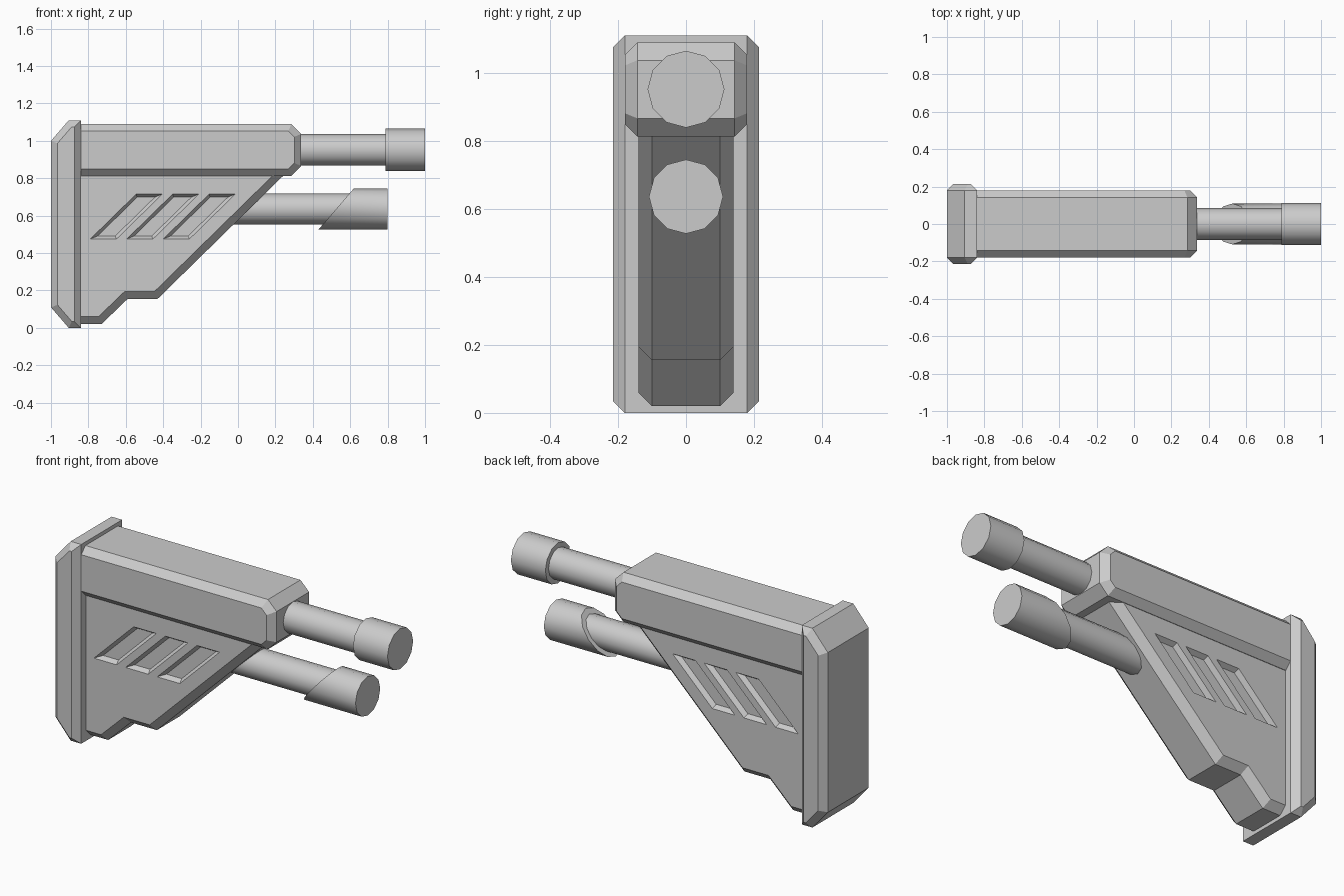
import bpy, bmesh, math
from mathutils import Vector

if "Cube" in bpy.data.objects:
    bpy.data.objects.remove(bpy.data.objects["Cube"])

grey = bpy.data.materials.new("grey")
grey.use_nodes = True
grey.diffuse_color = (0.6, 0.6, 0.6, 1)
grey.node_tree.nodes["Principled BSDF"].inputs["Base Color"].default_value = (0.6, 0.6, 0.6, 1)


def inset(points, d):
    """Move every side of a counter-clockwise outline inwards by d."""
    out = []
    pts = [Vector(p) for p in points]
    for i, p in enumerate(pts):
        a = (p - pts[i - 1]).normalized()
        b = (pts[(i + 1) % len(pts)] - p).normalized()
        na, nb = Vector((-a.y, a.x)), Vector((-b.y, b.x))
        out.append(p + (na + nb) * d / (1 + na.dot(nb)))
    return out


def loft(bm, sections):
    """Join (y, outline) sections of x-z points into a closed solid."""
    rings = [[bm.verts.new((p[0], y, p[1])) for p in pts] for y, pts in sections]
    for r, s in zip(rings, rings[1:]):
        for i in range(len(r)):
            bm.faces.new((r[i - 1], r[i], s[i], s[i - 1]))
    bm.faces.new(rings[0])
    bm.faces.new(rings[-1])


def finish(name, bm):
    bmesh.ops.recalc_face_normals(bm, faces=bm.faces)
    mesh = bpy.data.meshes.new(name)
    bm.to_mesh(mesh)
    bm.free()
    mesh.materials.append(grey)
    obj = bpy.data.objects.new(name, mesh)
    bpy.context.collection.objects.link(obj)
    return obj


def chamfered_slab(name, outline, half, c):
    bm = bmesh.new()
    small, flat = inset(outline, c), half - c
    loft(bm, [(-half, small), (-flat, outline), (flat, outline), (half, small)])
    return finish(name, bm)


def tube(name, x0, x1, z, r, slant=0):
    """Twelve-sided rod along x; slant leans its near end."""
    bm = bmesh.new()
    rings = []
    for x, lean in ((x0, slant), (x1, 0)):
        ring = []
        for i in range(12):
            a = math.tau * i / 12
            h = r * math.sin(a)
            ring.append(bm.verts.new((x + lean * h, r * math.cos(a), z + h)))
        rings.append(ring)
        bm.faces.new(ring)
    for i in range(12):
        bm.faces.new((rings[0][i - 1], rings[0][i], rings[1][i], rings[1][i - 1]))
    obj = finish(name, bm)
    bpy.ops.object.select_all(action="DESELECT")
    obj.select_set(True)
    bpy.context.view_layer.objects.active = obj
    bpy.ops.object.shade_smooth_by_angle(angle=math.radians(35))


# Butt plate and upper housing
chamfered_slab("butt_plate", [(-1, 0.11), (-0.905, 0), (-0.84, 0), (-0.84, 1.11),
                              (-0.905, 1.11), (-1, 1.0)], 0.215, 0.035)
chamfered_slab("upper_housing", [(-0.9, 0.813), (0.285, 0.813), (0.338, 0.866), (0.338, 1.037),
                                 (0.285, 1.09), (-0.9, 1.09)], 0.18, 0.037)

# Triangular lower stock
stock = chamfered_slab("lower_stock", [(-0.9, 0.02), (-0.73, 0.02), (-0.59, 0.155), (-0.43, 0.155),
                                       (0.31, 0.88), (-0.9, 0.88)], 0.14, 0.04)

# Slanted recesses on both sides
bm = bmesh.new()
for k in range(3):
    x = -0.79 + 0.195 * k
    slot = [(x, 0.475), (x + 0.14, 0.475), (x + 0.385, 0.715), (x + 0.245, 0.715)]
    for side in (-1, 1):
        loft(bm, [(side * 0.16, inset(slot, -0.015)), (side * 0.14, slot),
                  (side * 0.115, inset(slot, 0.016))])
cutter = finish("recess_cutter", bm)
cutter.hide_render = True
cut = stock.modifiers.new("recesses", "BOOLEAN")
cut.operation, cut.solver, cut.object = "DIFFERENCE", "EXACT", cutter
bpy.context.view_layer.update()
carved = bpy.data.meshes.new_from_object(stock.evaluated_get(bpy.context.evaluated_depsgraph_get()))
stock.modifiers.clear()
stock.data = carved
bpy.data.objects.remove(cutter)

# Upper and lower rods with their end caps
tube("upper_rod", 0.3, 0.8, 0.952, 0.085)
tube("upper_rod_cap", 0.788, 1.0, 0.952, 0.113)
tube("lower_rod", -0.1, 0.7, 0.636, 0.083)
tube("lower_rod_cap", 0.525, 0.8, 0.636, 0.109, 0.86)
